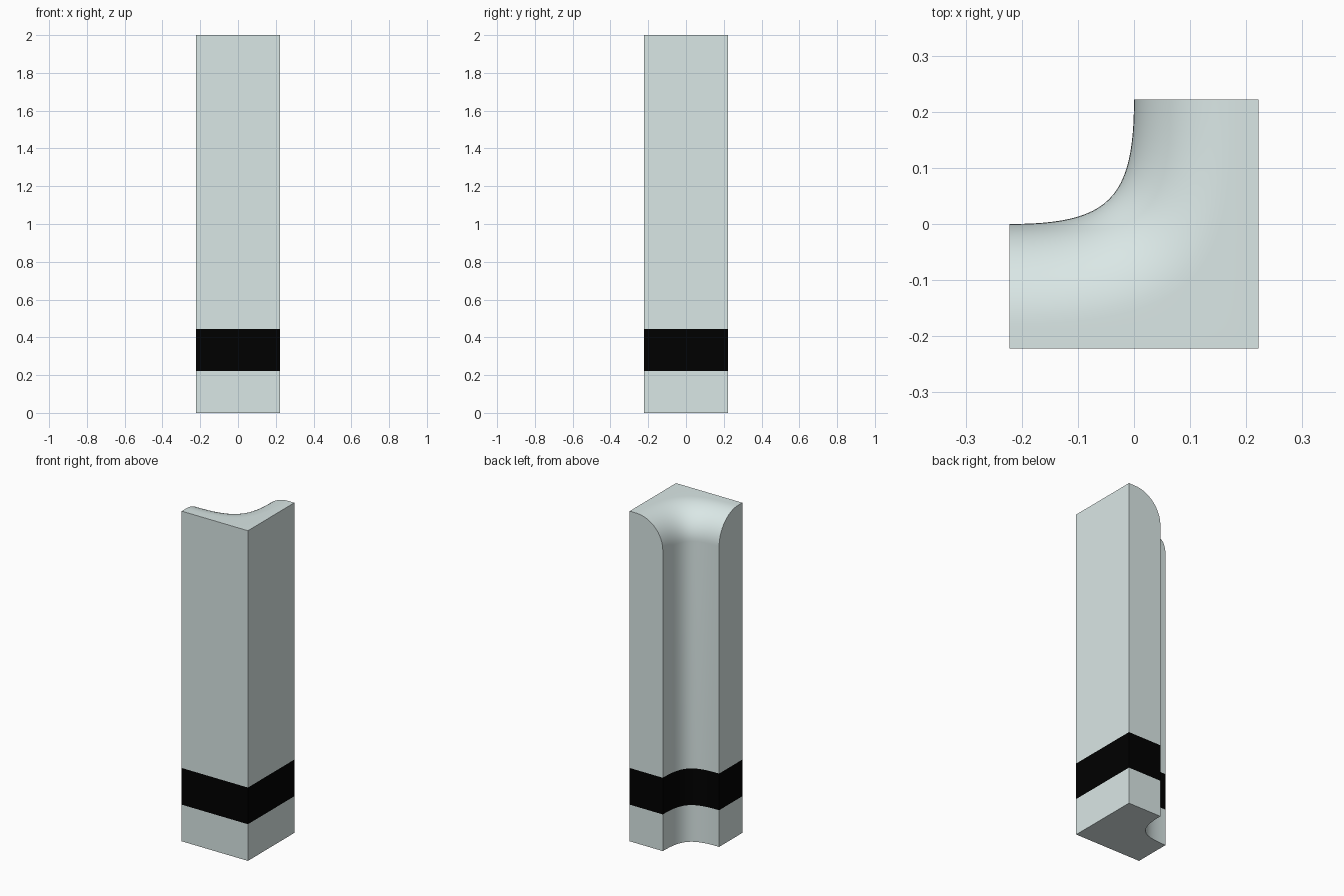
import bpy, bmesh, math

if "Cube" in bpy.data.objects:
    bpy.data.objects.remove(bpy.data.objects["Cube"])

H = 0.222          # half width of the footprint
R = 0.18           # rounding of the inner top edge
U, V = 24, 16      # segments along the cove and over the rounding
PALE = (0.70, 0.80, 0.79, 1)
BLACK = (0, 0, 0, 1)


def cove(d, z):
    """Inner corner curve, shifted outward by d, as points at height z."""
    k = 0.8
    a, c = (-H, -d), (d, H)
    L = H + d
    b1, b2 = (-H + k * L, -d), (d, H - k * L)
    pts = []
    for i in range(U + 1):
        t = i / U
        w = ((1 - t)**3, 3 * t * (1 - t)**2, 3 * t * t * (1 - t), t**3)
        pts.append(tuple(sum(w[j] * p[n] for j, p in enumerate((a, b1, b2, c)))
                         for n in (0, 1)) + (z,))
    return pts


def part(name, z0, z1, color, floor=False, rounded=False):
    bm = bmesh.new()
    levels = [(0, z0), (0, z1 - R if rounded else z1)]
    if rounded:
        for i in range(1, V + 1):
            a = math.pi / 2 * i / V
            levels.append((R * (1 - math.cos(a)), z1 - R + R * math.sin(a)))
    rows = [[bm.verts.new(p) for p in cove(d, z)] for d, z in levels]
    # cove wall and rounding
    for lo, hi in zip(rows, rows[1:]):
        for i in range(U):
            bm.faces.new((lo[i], hi[i], hi[i + 1], lo[i + 1]))
    # outer walls and the two end faces
    corners = ((-H, -H), (H, -H), (H, H))
    low = [bm.verts.new((x, y, z0)) for x, y in corners]
    top = [bm.verts.new((x, y, z1)) for x, y in corners]
    for i in range(2):
        bm.faces.new((low[i], low[i + 1], top[i + 1], top[i]))
    bm.faces.new([low[0], top[0]] + [r[0] for r in reversed(rows)])
    bm.faces.new([top[2], low[2]] + [r[-1] for r in rows])
    if floor:
        bm.faces.new(low + rows[0][::-1])
    if rounded:
        bm.faces.new(top + rows[-1][::-1])
    bmesh.ops.recalc_face_normals(bm, faces=bm.faces)
    # make sure the front wall faces outward
    front = min(bm.faces, key=lambda f: f.calc_center_median().y)
    front.normal_update()
    if front.normal.y > 0:
        bmesh.ops.reverse_faces(bm, faces=bm.faces)
    me = bpy.data.meshes.new(name)
    bm.to_mesh(me)
    bm.free()
    ob = bpy.data.objects.new(name, me)
    bpy.context.collection.objects.link(ob)
    mat = bpy.data.materials.new(name)
    mat.diffuse_color = color
    mat.use_nodes = True
    mat.node_tree.nodes["Principled BSDF"].inputs["Base Color"].default_value = mat.diffuse_color
    me.materials.append(mat)
    bpy.ops.object.select_all(action='DESELECT')
    ob.select_set(True)
    bpy.context.view_layer.objects.active = ob
    bpy.ops.object.shade_smooth_by_angle(angle=math.radians(30))


# plinth, black stripe and tall post with rounded inner top
part("base", 0, 0.222, PALE, floor=True)
part("stripe", 0.222, 0.444, BLACK)
part("post", 0.444, 2, PALE, rounded=True)
